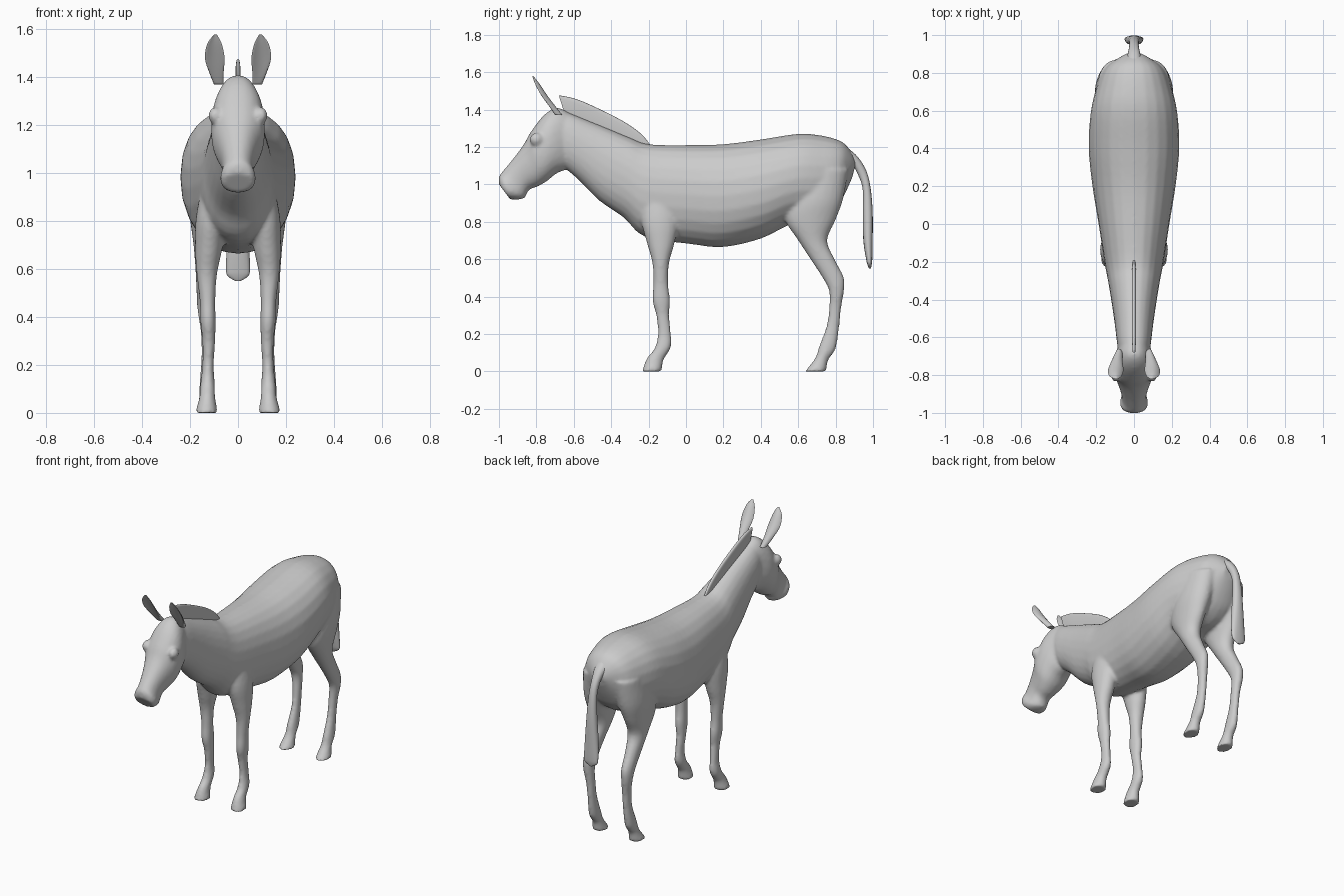
import bpy
import bmesh
from math import sin, cos, pi, copysign
from mathutils import Vector, Matrix

cube = bpy.data.objects.get("Cube")
if cube:
    bpy.data.objects.remove(cube, do_unlink=True)

grey = bpy.data.materials.new("soft grey")
grey.use_nodes = True
grey.diffuse_color = (0.6, 0.6, 0.6, 1)
grey.node_tree.nodes["Principled BSDF"].inputs["Base Color"].default_value = grey.diffuse_color


def blend(rows, steps):
    """Smooth curve through rows of section values (Catmull-Rom)."""
    rows = [Vector(r) for r in rows]
    result = []
    for i in range(len(rows) - 1):
        before, start, end = rows[max(i - 1, 0)], rows[i], rows[i + 1]
        after = rows[min(i + 2, len(rows) - 1)]
        for k in range(steps):
            t = k / steps
            slope_in, slope_out = (end - before) / 2, (after - start) / 2
            result.append(start * (2 * t**3 - 3 * t**2 + 1) + slope_in * (t**3 - 2 * t**2 + t)
                          + end * (3 * t**2 - 2 * t**3) + slope_out * (t**3 - t**2))
    return result + [rows[-1]]


def loft(bm, rows, side=1, power=1.0, sides=24, steps=4, cup=0.0):
    """Skin oval sections; row = y, z of one edge, y, z of the other, x centre, half width."""
    rings = []
    for ya, za, yb, zb, x, width in blend(rows, steps):
        ring = []
        for k in range(sides):
            angle = 2 * pi * k / sides
            c, s = cos(angle), sin(angle)
            c, s = copysign(abs(c)**power, c), copysign(abs(s)**power, s)
            y = (ya + yb) / 2 + c * (ya - yb) / 2 - cup * width * s * s
            z = (za + zb) / 2 + c * (za - zb) / 2
            ring.append(bm.verts.new((side * (x + width * s), y, z)))
        rings.append(ring)
    faces = []
    for lower, upper in zip(rings, rings[1:]):
        for k in range(sides):
            j = (k + 1) % sides
            faces.append(bm.faces.new((lower[k], lower[j], upper[j], upper[k])))
    faces.append(bm.faces.new(rings[0]))
    faces.append(bm.faces.new(rings[-1]))
    bmesh.ops.recalc_face_normals(bm, faces=faces)


def finish(bm, name):
    mesh = bpy.data.meshes.new(name)
    bm.to_mesh(mesh)
    bm.free()
    mesh.materials.append(grey)
    obj = bpy.data.objects.new(name, mesh)
    bpy.context.collection.objects.link(obj)
    bpy.ops.object.select_all(action="DESELECT")
    obj.select_set(True)
    bpy.context.view_layer.objects.active = obj
    bpy.ops.object.shade_smooth_by_angle(angle=pi / 3)
    return obj


# Trunk and neck, rump to poll
trunk = [
    (.91, 1.12, .89, 1.04, 0, .04),
    (.88, 1.18, .85, .95, 0, .1),
    (.83, 1.23, .8, .87, 0, .16),
    (.73, 1.26, .71, .81, 0, .2),
    (.6, 1.27, .57, .79, 0, .23),
    (.4, 1.24, .4, .71, 0, .24),
    (.2, 1.215, .2, .665, 0, .22),
    (0, 1.21, .03, .68, 0, .19),
    (-.2, 1.215, -.22, .72, 0, .155),
    (-.3, 1.25, -.33, .82, 0, .135),
    (-.42, 1.3, -.46, .91, 0, .115),
    (-.52, 1.34, -.57, 1.02, 0, .1),
    (-.62, 1.38, -.64, 1.08, 0, .09),
    (-.68, 1.39, -.68, 1.12, 0, .08),
]
# Head, poll to muzzle
head = [
    (-.62, 1.38, -.62, 1.12, 0, .07),
    (-.69, 1.41, -.64, 1.08, 0, .09),
    (-.76, 1.37, -.69, 1.06, 0, .11),
    (-.83, 1.28, -.74, 1.02, 0, .11),
    (-.87, 1.21, -.79, .99, 0, .09),
    (-.93, 1.13, -.84, .97, 0, .07),
    (-.98, 1.07, -.86, .93, 0, .065),
    (-1, 1.04, -.89, .92, 0, .075),
    (-1, 1, -.94, .92, 0, .065),
]
# Front leg, shoulder to hoof
front_leg = [
    (-.22, 1, -.06, 1, .1, .04),
    (-.24, .82, -.04, .82, .115, .06),
    (-.21, .69, -.06, .69, .122, .057),
    (-.18, .58, -.09, .58, .13, .043),
    (-.175, .47, -.095, .47, .127, .033),
    (-.18, .38, -.085, .38, .125, .032),
    (-.16, .3, -.09, .3, .122, .027),
    (-.15, .2, -.08, .2, .125, .024),
    (-.17, .12, -.08, .13, .127, .03),
    (-.21, .07, -.12, .06, .128, .033),
    (-.235, 0, -.13, 0, .132, .048),
]
# Hind leg, haunch to hoof
hind_leg = [
    (.6, 1.08, .87, 1.08, .1, .09),
    (.54, .92, .84, .92, .12, .088),
    (.53, .81, .8, .81, .13, .07),
    (.6, .7, .755, .7, .13, .056),
    (.665, .6, .795, .6, .135, .043),
    (.73, .5, .845, .5, .137, .036),
    (.765, .43, .845, .43, .137, .032),
    (.765, .34, .83, .34, .13, .026),
    (.75, .24, .82, .24, .128, .024),
    (.71, .13, .8, .12, .13, .03),
    (.69, .07, .76, .06, .13, .032),
    (.635, 0, .75, 0, .132, .045),
]
hide = bmesh.new()
loft(hide, trunk, power=.92)
loft(hide, head, power=.9)
for side in (1, -1):
    loft(hide, front_leg, side)
    loft(hide, hind_leg, side)
    # Brow over the eye
    brow = Matrix.Translation((side * .095, -.8, 1.24)) @ Matrix.Diagonal((.8, 1, 1, 1))
    bmesh.ops.create_icosphere(hide, subdivisions=3, radius=.036, matrix=brow)
body = finish(hide, "body")
fuse = body.modifiers.new("fuse parts", "REMESH")
fuse.mode = "VOXEL"
fuse.voxel_size = .01
fuse.use_smooth_shade = True
soften = body.modifiers.new("soften joints", "SMOOTH")
soften.factor = .5
soften.iterations = 6

# Cupped ears
ear = [
    (-.7, 1.37, -.66, 1.37, .08, .02),
    (-.73, 1.42, -.7, 1.42, .09, .03),
    (-.765, 1.48, -.745, 1.48, .097, .041),
    (-.8, 1.54, -.785, 1.54, .098, .03),
    (-.82, 1.578, -.815, 1.578, .094, .006),
]
for side, name in ((1, "left_ear"), (-1, "right_ear")):
    bm = bmesh.new()
    loft(bm, ear, side, sides=16, cup=.5)
    finish(bm, name)

# Upright mane along the neck crest
mane = [
    (-.19, 1.21, -.2, 1.18, 0, .006),
    (-.24, 1.27, -.26, 1.2, 0, .01),
    (-.34, 1.34, -.36, 1.25, 0, .011),
    (-.5, 1.42, -.5, 1.31, 0, .011),
    (-.6, 1.46, -.59, 1.35, 0, .011),
    (-.68, 1.476, -.65, 1.38, 0, .008),
]
bm = bmesh.new()
loft(bm, mane, power=.6, sides=16)
finish(bm, "mane")

# Hanging tail with a wider tuft
tail = [
    (.87, 1.19, .85, 1.09, 0, .045),
    (.92, 1.145, .89, 1.1, 0, .032),
    (.965, 1.07, .925, 1.04, 0, .025),
    (.987, .98, .945, .97, 0, .027),
    (.998, .85, .945, .85, 0, .035),
    (.998, .7, .948, .7, 0, .046),
    (.996, .6, .963, .6, 0, .05),
    (.993, .57, .97, .57, 0, .042),
    (.988, .55, .978, .55, 0, .01),
]
bm = bmesh.new()
loft(bm, tail, power=.9, sides=16)
finish(bm, "tail")
